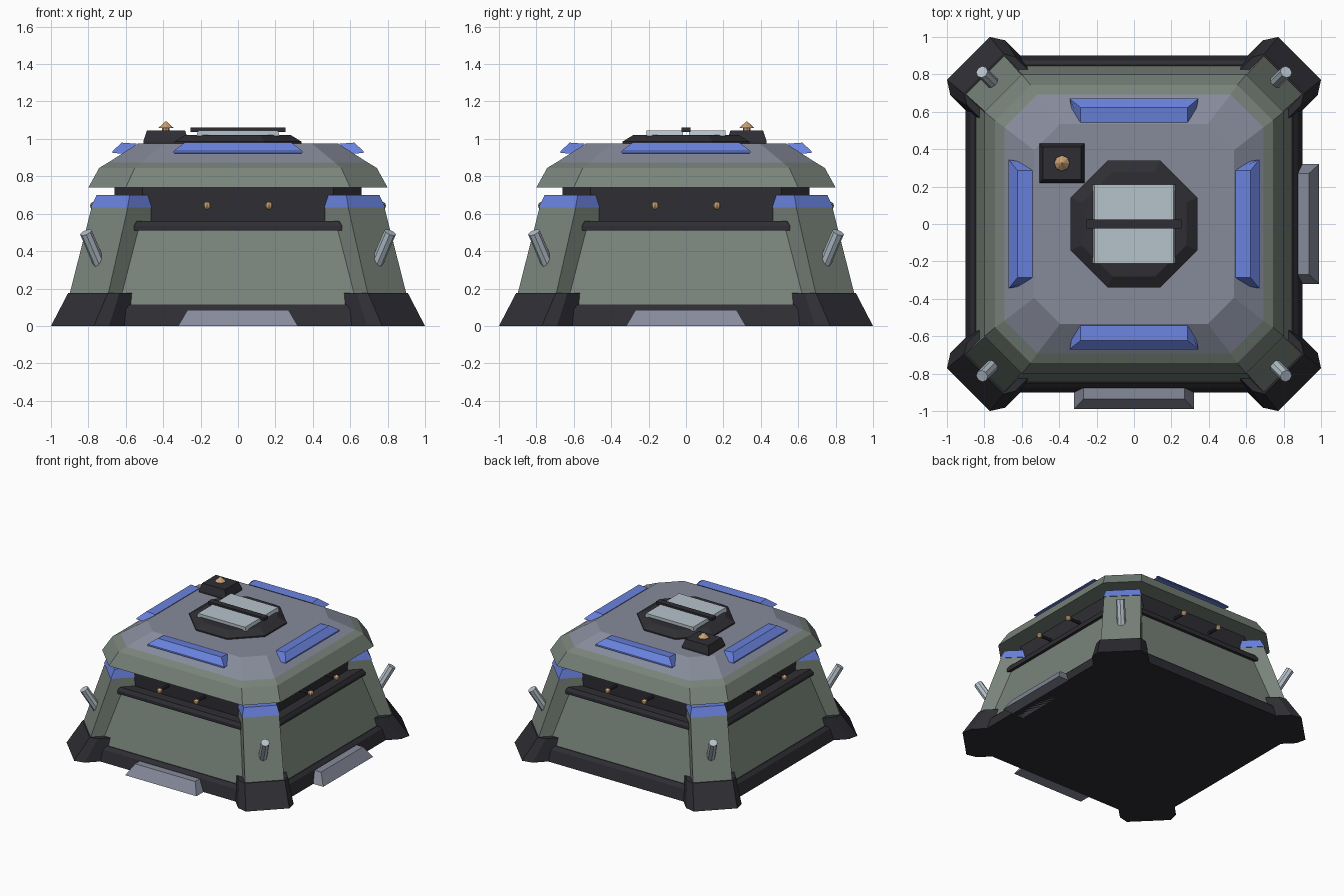
import bpy, bmesh, math
from mathutils import Vector, Matrix

if "Cube" in bpy.data.objects:
    bpy.data.objects.remove(bpy.data.objects["Cube"])


def material(name, rgb):
    m = bpy.data.materials.new(name)
    m.diffuse_color = (*rgb, 1)
    m.use_nodes = True
    m.node_tree.nodes["Principled BSDF"].inputs["Base Color"].default_value = m.diffuse_color
    return m


DARK = material("charcoal", (0.027, 0.027, 0.034))
GREEN = material("grey green", (0.19, 0.23, 0.195))
GREY = material("slate grey", (0.24, 0.26, 0.33))
BLUE = material("blue", (0.14, 0.22, 0.72))
STEEL = material("pale steel", (0.47, 0.54, 0.60))
BRASS = material("brass", (0.58, 0.36, 0.18))


def finish(name, bm, mats, turn=0.0):
    bmesh.ops.recalc_face_normals(bm, faces=bm.faces)
    bm.transform(Matrix.Rotation(turn, 4, 'Z'))
    me = bpy.data.meshes.new(name)
    bm.to_mesh(me)
    bm.free()
    for m in mats:
        me.materials.append(m)
    ob = bpy.data.objects.new(name, me)
    bpy.context.collection.objects.link(ob)
    return ob


def loft(name, rings, mats, turn=0.0, bands=None):
    """Skin a stack of equal-length rings; bands gives a material per band, the last one the top cap."""
    bm = bmesh.new()
    loops = [[bm.verts.new(p) for p in r] for r in rings]
    n = len(loops[0])
    bm.faces.new(loops[0])
    for k, (a, b) in enumerate(zip(loops, loops[1:])):
        for i in range(n):
            j = (i + 1) % n
            f = bm.faces.new((a[i], a[j], b[j], b[i]))
            f.material_index = bands[k] if bands else 0
    top = bm.faces.new(loops[-1])
    top.material_index = bands[-1] if bands else 0
    return finish(name, bm, mats, turn)


def octagon(h, c, z):
    """Square of half size h with corners cut by c."""
    e = h - c
    return [(h, -e, z), (h, e, z), (e, h, z), (-e, h, z),
            (-h, e, z), (-h, -e, z), (-e, -h, z), (e, -h, z)]


def rect(x0, x1, y0, y1, z):
    return [(x0, y0, z), (x1, y0, z), (x1, y1, z), (x0, y1, z)]


def rod(name, a, b, r1, r2, sides, mat, turn=0.0):
    a, b = Vector(a), Vector(b)
    d = b - a
    bm = bmesh.new()
    bmesh.ops.create_cone(bm, cap_ends=True, segments=sides, radius1=r1, radius2=r2, depth=d.length)
    rot = d.to_track_quat('Z', 'Y').to_matrix().to_4x4()
    bm.transform(Matrix.Translation((a + b) / 2) @ rot)
    return finish(name, bm, [mat], turn)


# Hull
loft("base", [octagon(0.90, 0.2, 0), octagon(0.875, 0.2, 0.09), octagon(0.85, 0.2, 0.115)], [DARK])
loft("walls", [octagon(0.845, 0.2, 0.11), octagon(0.73, 0.16, 0.515)], [GREEN])
loft("wall_lip", [octagon(0.755, 0.2, 0.51), octagon(0.755, 0.2, 0.535), octagon(0.74, 0.2, 0.56)], [DARK])
loft("recess_core", [octagon(0.66, 0.15, 0.54), octagon(0.66, 0.15, 0.75)], [DARK])

# Roof with green eave and grey top
loft("roof", [octagon(0.80, 0.20, 0.74), octagon(0.742, 0.19, 0.845),
              octagon(0.692, 0.175, 0.875), octagon(0.535, 0.14, 0.975)],
     [GREEN, GREY], bands=[0, 0, 1, 1])

# Corner pillars, built along +x and turned onto the diagonals


def foot_ring(u, v, cu, cv, z):
    return [(0.82, -v - cv, z), (u - cu, -v - cv, z), (u, -v, z),
            (u, v, z), (u - cu, v + cv, z), (0.82, v + cv, z)]


for k in range(4):
    t = math.radians(45 + 90 * k)
    loft("corner_foot", [foot_ring(1.252, 0.162, 0.07, 0.045, 0),
                         foot_ring(1.135, 0.150, 0.055, 0.033, 0.175)], [DARK], t)
    loft("corner_pillar", [rect(0.80, 1.128, -0.146, 0.146, 0.17),
                           rect(0.78, 0.968, -0.137, 0.137, 0.64)], [GREEN], t)
    loft("pillar_cap", [rect(0.78, 0.976, -0.141, 0.141, 0.632),
                        rect(0.78, 0.944, -0.125, 0.125, 0.70)], [BLUE], t)
    rod("pillar_post", (1.02, 0, 0.285), (1.15, 0, 0.50), 0.033, 0.033, 8, STEEL, t)

# Each side: two pins in the recess and one roof light
for k in range(4):
    t = math.radians(90 * k)
    for y in (-0.165, 0.165):
        rod("pin_rod", (0.64, y, 0.643), (0.765, y, 0.643), 0.012, 0.012, 8, DARK, t)
        bm = bmesh.new()
        bmesh.ops.create_uvsphere(bm, u_segments=8, v_segments=6, radius=0.021,
                                  matrix=Matrix.Translation((0.77, y, 0.643)))
        finish("pin_tip", bm, [BRASS], t)
    profile = [(0.60, 0.92, 0.33), (0.672, 0.925, 0.345), (0.67, 0.935, 0.345),
               (0.622, 0.98, 0.285), (0.542, 0.974, 0.285)]
    loft("roof_light", [[(x, s * w, z) for x, z, w in profile] for s in (-1, 1)], [BLUE], t)

# Entry steps on the front and right
for t in (0, -math.pi / 2):
    loft("entry_step", [rect(0.80, 0.99, -0.32, 0.32, 0), rect(0.80, 0.935, -0.27, 0.27, 0.085)], [GREY], t)

# Roof hatch
loft("hatch_rim", [octagon(0.34, 0.2, 0.97), octagon(0.34, 0.2, 0.985), octagon(0.28, 0.165, 1.022)], [DARK])
for s in (-1, 1):
    y0, y1 = sorted((s * 0.015, s * 0.212))
    loft("hatch_door", [rect(-0.222, 0.222, y0, y1, 1.015),
                        rect(-0.212, 0.212, y0, y1, 1.046)], [STEEL])
loft("hatch_bar", [rect(-0.253, 0.253, -0.025, 0.025, 1.038),
                   rect(-0.253, 0.253, -0.025, 0.025, 1.06)], [DARK])

# Sensor box with brass cone
loft("sensor_box", [rect(-0.505, -0.265, 0.22, 0.43, 0.97), rect(-0.505, -0.265, 0.22, 0.43, 0.99),
                    rect(-0.487, -0.283, 0.238, 0.412, 1.046)], [DARK])
rod("sensor_stem", (-0.385, 0.325, 1.04), (-0.385, 0.325, 1.06), 0.02, 0.02, 8, BRASS)
rod("sensor_cone", (-0.385, 0.325, 1.057), (-0.385, 0.325, 1.092), 0.042, 0.004, 8, BRASS)
